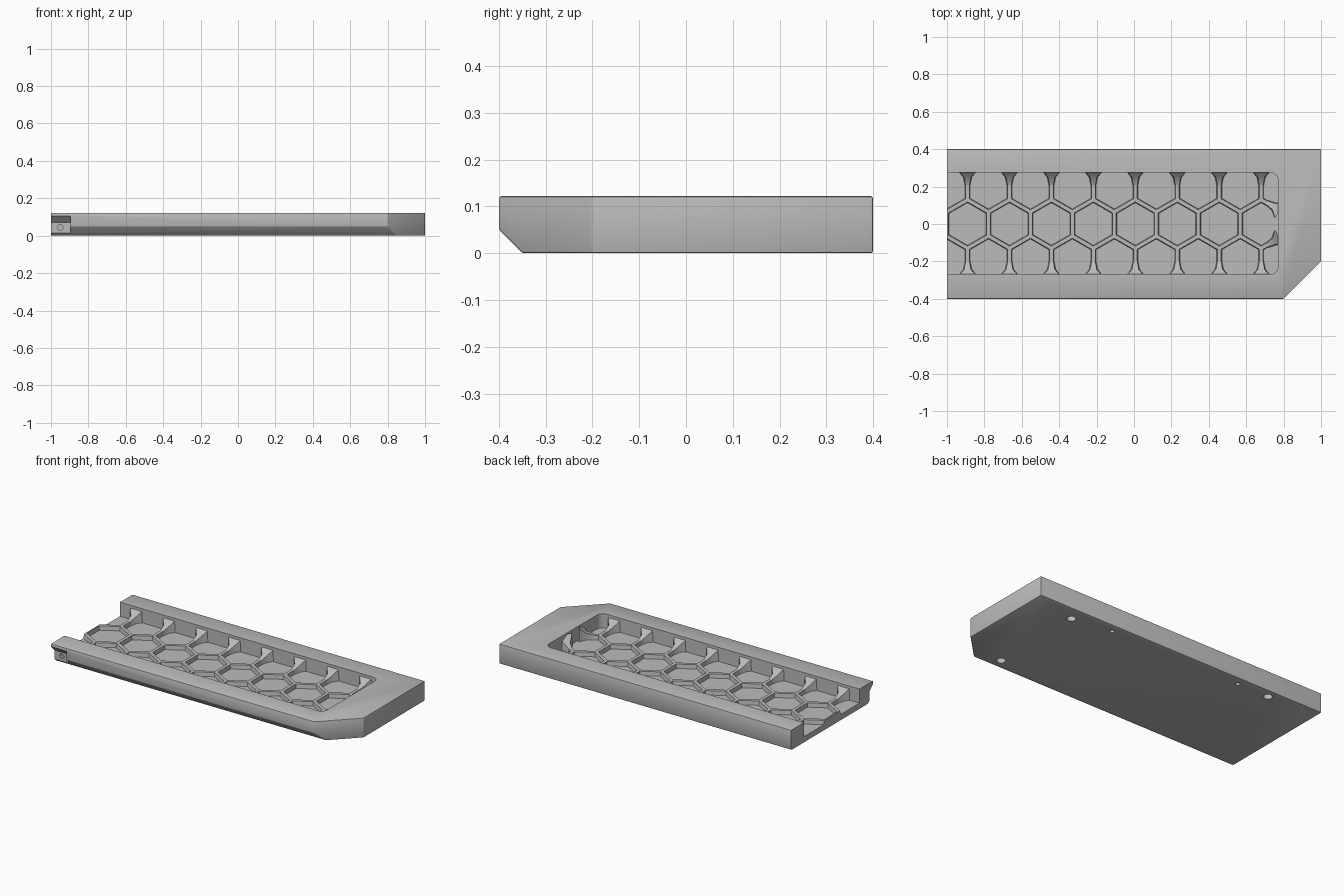
import bpy, bmesh, math
from mathutils import Vector

if "Cube" in bpy.data.objects:
    bpy.data.objects.remove(bpy.data.objects["Cube"], do_unlink=True)

H = 0.122                      # overall height
FLOOR, RIB_TOP = 0.035, 0.06   # pocket floor and rib crest
BACK, FRONT, END = 0.275, -0.268, 0.77

grey = bpy.data.materials.new("plain_grey")
grey.use_nodes = True
grey.diffuse_color = (0.5, 0.5, 0.5, 1)
grey.node_tree.nodes["Principled BSDF"].inputs["Base Color"].default_value = (0.5, 0.5, 0.5, 1)


def finish(bm, name):
    bmesh.ops.recalc_face_normals(bm, faces=bm.faces)
    mesh = bpy.data.meshes.new(name)
    bm.to_mesh(mesh)
    bm.free()
    mesh.materials.append(grey)
    obj = bpy.data.objects.new(name, mesh)
    bpy.context.collection.objects.link(obj)
    return obj


def prism(bm, points, offset):
    """Extrude a closed outline of 3D points along an offset."""
    face = bm.faces.new([bm.verts.new(p) for p in points])
    ext = bmesh.ops.extrude_face_region(bm, geom=[face])
    verts = [g for g in ext["geom"] if isinstance(g, bmesh.types.BMVert)]
    bmesh.ops.translate(bm, vec=offset, verts=verts)


def loft(bm, sections):
    """Bridge equal-length rings of points into a closed solid."""
    rings = [[bm.verts.new(p) for p in s] for s in sections]
    for a, b in zip(rings, rings[1:]):
        for i in range(len(a)):
            j = (i + 1) % len(a)
            bm.faces.new((a[i], a[j], b[j], b[i]))
    bm.faces.new(rings[0])
    bm.faces.new(rings[-1])


def section(p, side, base, crest, top):
    """Trapezoid rib section standing at p."""
    low = FLOOR - 0.01
    return [Vector((p.x, p.y, 0)) + side * w + Vector((0, 0, z))
            for w, z in ((-base, low), (base, low), (crest, top), (-crest, top))]


def rib(bm, a, b):
    a, b = Vector((*a, 0)), Vector((*b, 0))
    d = (b - a).normalized()
    side = Vector((-d.y, d.x, 0))
    a, b = a - d * 0.006, b + d * 0.006
    loft(bm, [section(p, side, 0.015, 0.01, RIB_TOP) for p in (a, b)])


def gusset(bm, foot, inward):
    """Concave flare rising from a rib to the pocket wall."""
    foot, d = Vector((*foot, 0)), Vector((*inward, 0))
    side = Vector((-d.y, d.x, 0))
    steps = ((-0.01, 0.05, 0.046, 0.114), (0.005, 0.04, 0.036, 0.1),
             (0.025, 0.024, 0.018, 0.075), (0.07, 0.015, 0.01, RIB_TOP))
    loft(bm, [section(foot + d * t, side, w, c, z) for t, w, c, z in steps])


# Frame block: side profile with a chamfered lower front edge
bm = bmesh.new()
profile = [(-0.4, 0.05), (-0.35, 0), (0.4, 0), (0.4, H), (-0.4, H)]
prism(bm, [(-1, y, z) for y, z in profile], (2, 0, 0))
# Clipped front corner
cut = bmesh.ops.bisect_plane(bm, geom=bm.verts[:] + bm.edges[:] + bm.faces[:],
                             plane_co=(0.8, -0.4, 0), plane_no=(1, -1, 0), clear_outer=True)
bmesh.ops.holes_fill(bm, edges=[e for e in cut["geom_cut"] if isinstance(e, bmesh.types.BMEdge)])
# Soft outer edges, except around the open end
bmesh.ops.bevel(bm, geom=[e for e in bm.edges if any(v.co.x > -0.99 for v in e.verts)],
                offset=0.005, segments=2, profile=0.5, affect='EDGES')
frame = finish(bm, "frame")


def carve(bm):
    cutter = finish(bm, "cutter")
    cutter.hide_render = True
    mod = frame.modifiers.new("carve", 'BOOLEAN')
    mod.operation, mod.solver, mod.object = 'DIFFERENCE', 'EXACT', cutter
    bpy.context.view_layer.objects.active = frame
    bpy.ops.object.modifier_apply(modifier=mod.name)
    bpy.data.objects.remove(cutter, do_unlink=True)


# Open-ended pocket with rounded inner corners
bm = bmesh.new()
r = 0.04
outline = [(-1.1, BACK), (-1.1, FRONT)]
for cy, start in ((FRONT + r, -90), (BACK - r, 0)):
    for k in range(9):
        t = math.radians(start + k * 90 / 8)
        outline.append((END - r + r * math.cos(t), cy + r * math.sin(t)))
prism(bm, [(x, y, FLOOR) for x, y in outline], (0, 0, 0.2))
carve(bm)

# Notch at the front end corner
bm = bmesh.new()
notch = [(-0.365, -0.01), (-0.365, 0.07), (-0.42, 0.125), (-0.42, -0.01)]
prism(bm, [(-1.1, y, z) for y, z in notch], (0.205, 0, 0))
carve(bm)


def ring(radius, sides):
    return [(radius * math.cos(math.tau * k / sides), radius * math.sin(math.tau * k / sides))
            for k in range(sides)]


# Hexagonal socket in the notch and screw holes underneath
bm = bmesh.new()
prism(bm, [(-0.95 + u, -0.39, 0.044 + v) for u, v in ring(0.016, 6)], (0, 0.07, 0))
for x, y, rad in ((0.707, 0.308, 0.026), (0.707, -0.29, 0.026), (-0.666, 0.345, 0.026),
                  (0.447, 0.346, 0.013), (-0.45, 0.346, 0.013)):
    prism(bm, [(x + u, y + v, -0.02) for u, v in ring(rad, 16)], (0, 0, 0.05))
carve(bm)

# Honeycomb ribs across the pocket floor
bm = bmesh.new()
pitch = 0.2243
R = pitch / math.sqrt(3)
for k in range(8):
    x = -0.89 + k * pitch
    rib(bm, (x - pitch / 2, -R / 2), (x - pitch / 2, R / 2))
    for s, wall in ((1, BACK), (-1, FRONT)):
        for e in (-1, 1):
            rib(bm, (x, s * R), (x + e * pitch / 2, s * R / 2))
        rib(bm, (x, s * R), (x, wall))
        gusset(bm, (x, wall), (0, -s))
for s in (1, -1):
    gusset(bm, (END, s * 0.08), (-math.cos(math.pi / 6), s * 0.5))
# Trim flush with the open end
cut = bmesh.ops.bisect_plane(bm, geom=bm.verts[:] + bm.edges[:] + bm.faces[:],
                             plane_co=(-1, 0, 0), plane_no=(-1, 0, 0), clear_outer=True)
bmesh.ops.holes_fill(bm, edges=[e for e in cut["geom_cut"] if isinstance(e, bmesh.types.BMEdge)])
ribs = finish(bm, "honeycomb_ribs")

for obj in (frame, ribs):
    bpy.ops.object.select_all(action='DESELECT')
    obj.select_set(True)
    bpy.context.view_layer.objects.active = obj
    bpy.ops.object.shade_smooth_by_angle(angle=math.radians(35))
